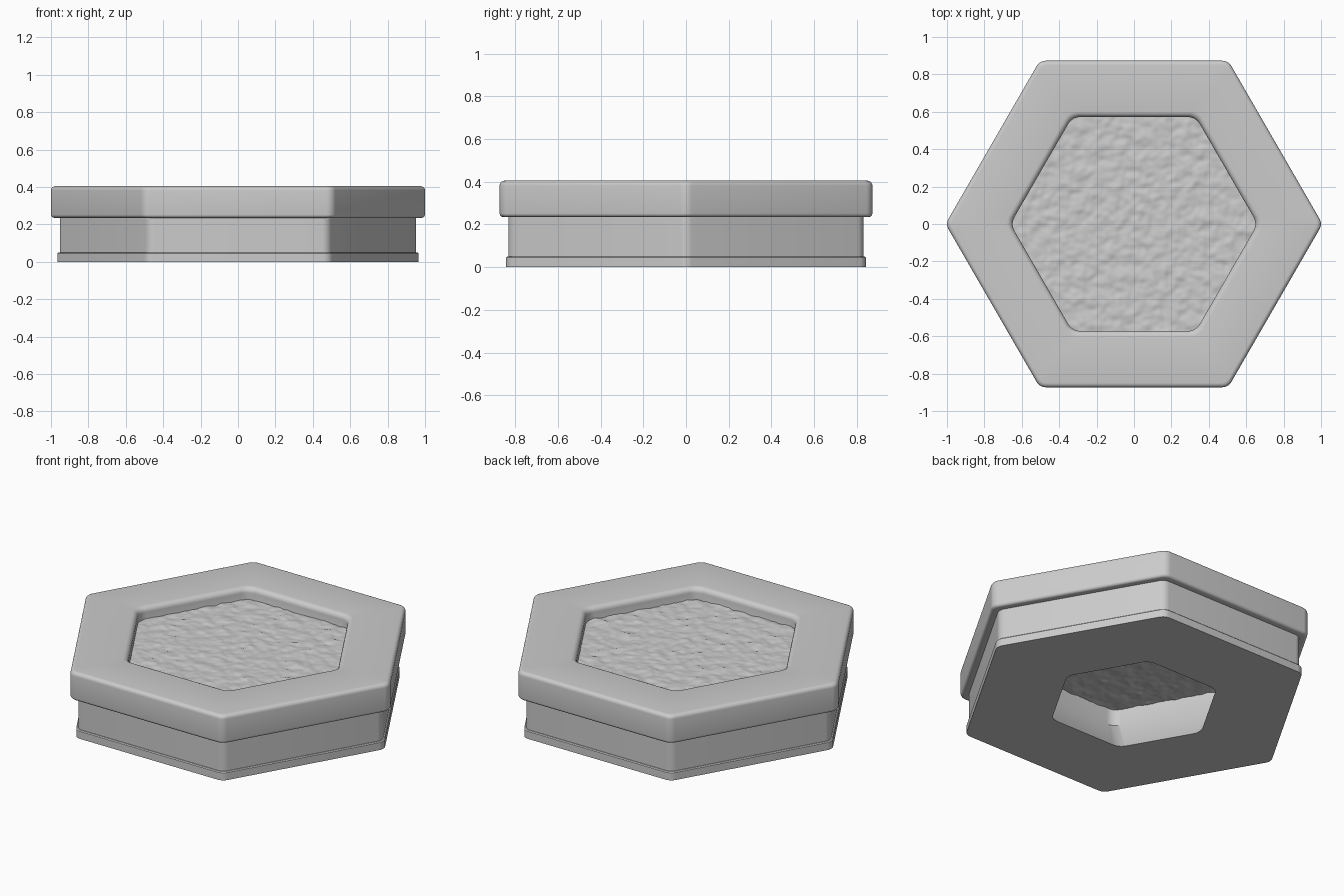
import bpy, bmesh, math
from mathutils import Vector, noise

if "Cube" in bpy.data.objects:
    bpy.data.objects.remove(bpy.data.objects["Cube"])

STEPS = 6  # segments per rounded corner


def hex_ring(apothem, radius, z):
    """Hexagon with corners on the x axis, rounded by radius."""
    pts = []
    d = (apothem - radius) / math.cos(math.pi / 6)
    for k in range(6):
        a = k * math.pi / 3
        for i in range(STEPS + 1):
            t = a + math.radians(-30 + 60 * i / STEPS)
            pts.append((d * math.cos(a) + radius * math.cos(t),
                        d * math.sin(a) + radius * math.sin(t), z))
    return pts


def arc(ca, cz, r, start, end, n=5):
    """Quarter-round in the (apothem, z) profile plane."""
    angles = [math.radians(start + (end - start) * i / n) for i in range(n + 1)]
    return [(ca + r * math.cos(t), cz + r * math.sin(t)) for t in angles]


def finish(bm, name, angle):
    me = bpy.data.meshes.new(name)
    bm.to_mesh(me)
    bm.free()
    ob = bpy.data.objects.new(name, me)
    bpy.context.collection.objects.link(ob)
    bpy.ops.object.select_all(action='DESELECT')
    ob.select_set(True)
    bpy.context.view_layer.objects.active = ob
    bpy.ops.object.shade_smooth_by_angle(angle=math.radians(angle))
    return ob


def hex_sweep(name, profile, corner):
    """Closed profile swept round the rounded hexagon."""
    bm = bmesh.new()
    rings = [[bm.verts.new(p) for p in hex_ring(a, corner(a), z)]
             for a, z in profile]
    for r0, r1 in zip(rings, rings[1:] + rings[:1]):
        for i in range(len(r0)):
            j = (i + 1) % len(r0)
            bm.faces.new((r0[i], r0[j], r1[j], r1[i]))
    bmesh.ops.recalc_face_normals(bm, faces=bm.faces)
    return finish(bm, name, 35)


# planter shell: open base, foot band, body, overhanging rim, inner wall
profile = [(0.412, 0.0), (0.843, 0.0), (0.843, 0.045), (0.838, 0.05),
           (0.832, 0.05), (0.832, 0.235)]
profile += arc(0.856, 0.252, 0.017, -90, 0)
profile += arc(0.850, 0.382, 0.023, 0, 90)
profile += arc(0.602, 0.375, 0.030, 90, 180)
profile += [(0.572, 0.235)]
hex_sweep("planter_shell", profile, lambda a: 0.055 if a > 0.7 else 0.075)

# rough soil sheet trimmed to the opening
bm = bmesh.new()
bmesh.ops.create_grid(bm, x_segments=120, y_segments=120, size=0.7)
for k in range(6):
    a = math.radians(30 + 60 * k)
    n = Vector((math.cos(a), math.sin(a), 0))
    geom = bm.verts[:] + bm.edges[:] + bm.faces[:]
    bmesh.ops.bisect_plane(bm, geom=geom, plane_co=n * 0.58, plane_no=n,
                           clear_outer=True)
for v in bm.verts:
    p = v.co.copy()
    v.co.z = (0.335 + 0.007 * noise.noise(p * 16)
              + 0.005 * noise.noise(p * 34 + Vector((3, 7, 1))))
finish(bm, "soil", 60)
